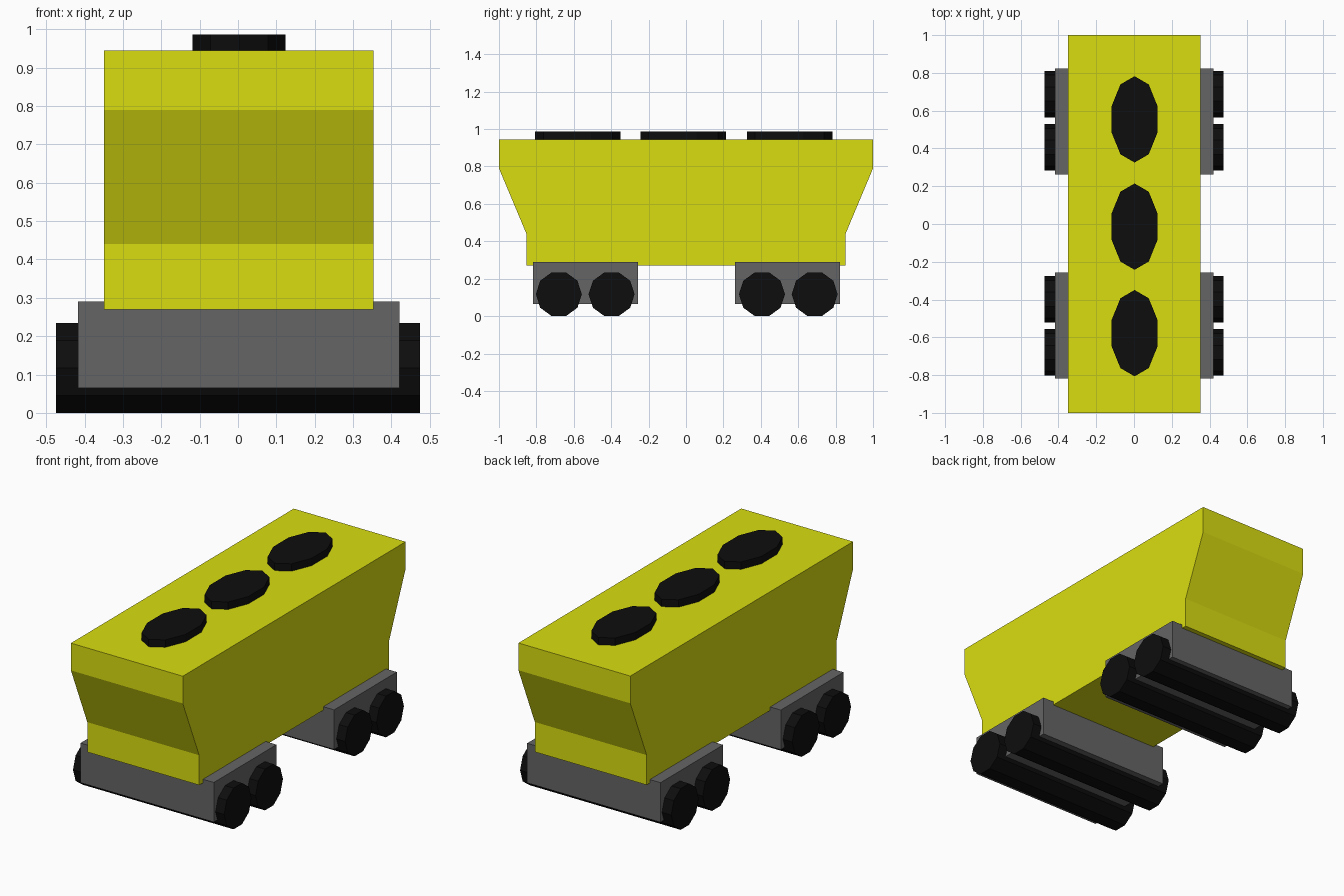
import bpy, bmesh
from math import pi
from mathutils import Matrix

if "Cube" in bpy.data.objects:
    bpy.data.objects.remove(bpy.data.objects["Cube"])


def material(name, color):
    m = bpy.data.materials.new(name)
    m.diffuse_color = (*color, 1)
    m.use_nodes = True
    m.node_tree.nodes["Principled BSDF"].inputs["Base Color"].default_value = m.diffuse_color
    return m


YELLOW = material("yellow_paint", (0.70, 0.73, 0.005))
GREY = material("dark_grey", (0.13, 0.13, 0.13))
BLACK = material("black", (0.004, 0.004, 0.004))


def finish(name, bm, mat):
    bmesh.ops.recalc_face_normals(bm, faces=bm.faces)
    mesh = bpy.data.meshes.new(name)
    bm.to_mesh(mesh)
    bm.free()
    mesh.materials.append(mat)
    ob = bpy.data.objects.new(name, mesh)
    bpy.context.collection.objects.link(ob)
    return ob


def cylinder(name, matrix, mat):
    """Ten-sided unit cylinder placed by a matrix."""
    bm = bmesh.new()
    bmesh.ops.create_cone(bm, cap_ends=True, segments=10,
                          radius1=1, radius2=1, depth=1)
    # put one corner on the +y axis
    angles = min(abs(v.co.x) for v in bm.verts if v.co.y > 0.9)
    if angles > 0.01:
        bmesh.ops.rotate(bm, verts=bm.verts, matrix=Matrix.Rotation(pi / 10, 3, 'Z'))
    bmesh.ops.transform(bm, matrix=matrix, verts=bm.verts)
    return finish(name, bm, mat)


# Hopper body: side profile extruded across the width
half = [(0.853, 0.27), (0.853, 0.44), (1.0, 0.79), (1.0, 0.945)]
profile = half + [(-y, z) for y, z in reversed(half)]
bm = bmesh.new()
face = bm.faces.new([bm.verts.new((-0.35, y, z)) for y, z in profile])
ext = bmesh.ops.extrude_face_region(bm, geom=[face])
bmesh.ops.translate(bm, vec=(0.703, 0, 0),
                    verts=[g for g in ext["geom"] if isinstance(g, bmesh.types.BMVert)])
finish("hopper_body", bm, YELLOW)

# Oval roof hatches
for i, y in enumerate((-0.578, -0.014, 0.554)):
    cylinder(f"roof_hatch_{i + 1}",
             Matrix.Translation((0.003, y, 0.961))
             @ Matrix.Diagonal((0.1275, 0.2285, 0.052, 1)), BLACK)

# Bogie frames with two full-width rollers each
for label, yc in (("front", -0.537), ("rear", 0.543)):
    bm = bmesh.new()
    bmesh.ops.create_cube(bm, size=1, matrix=Matrix.Translation((0.002, yc, 0.1775))
                          @ Matrix.Diagonal((0.838, 0.563, 0.225, 1)))
    finish(f"{label}_bogie", bm, GREY)
    for k, dy in enumerate((-0.141, 0.141)):
        cylinder(f"{label}_wheels_{k + 1}",
                 Matrix.Translation((0, yc + dy + 0.004 * (1 if yc > 0 else -0.5), 0.117))
                 @ Matrix.Rotation(pi / 2, 4, 'Y')
                 @ Matrix.Diagonal((0.123, 0.123, 0.95, 1)), BLACK)
